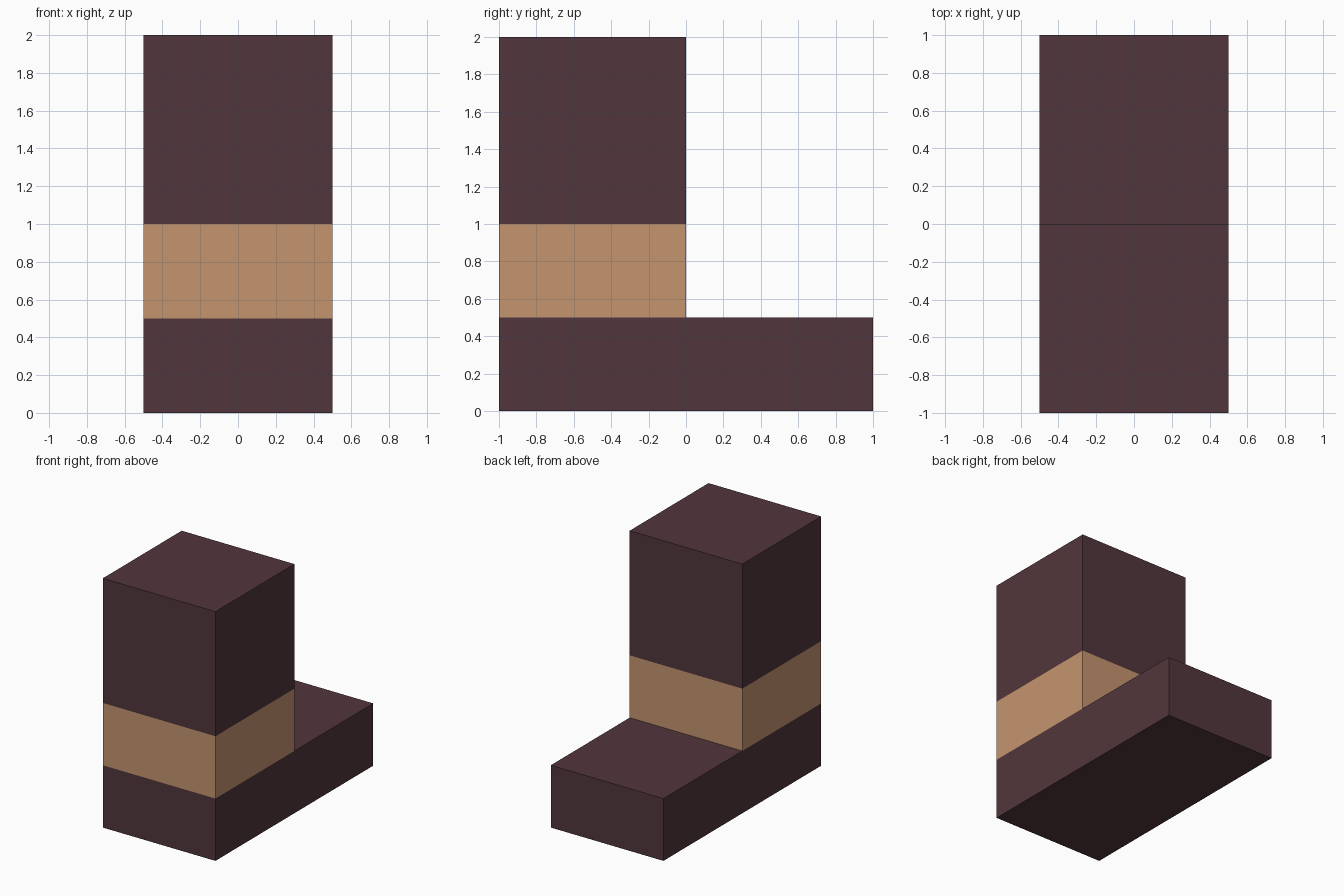
import bpy

if "Cube" in bpy.data.objects:
    bpy.data.objects.remove(bpy.data.objects["Cube"])


def material(name, rgb):
    m = bpy.data.materials.new(name)
    m.diffuse_color = (*rgb, 1.0)
    m.use_nodes = True
    m.node_tree.nodes["Principled BSDF"].inputs["Base Color"].default_value = m.diffuse_color
    return m


def block(name, lo, hi, mat):
    """Axis-aligned box between two opposite corners."""
    bpy.ops.mesh.primitive_cube_add(size=1)
    obj = bpy.context.object
    obj.name = name
    for v in obj.data.vertices:
        v.co = [l + (h - l) * (c + 0.5) for l, h, c in zip(lo, hi, v.co)]
    obj.data.materials.append(mat)
    return obj


dark_brown = material("dark_brown", (0.084, 0.037, 0.045))
tan = material("tan", (0.558, 0.301, 0.159))

# Long low foot running front to back
block("foot", (-0.5, -1, 0), (0.5, 1, 0.5), dark_brown)

# Tan band around the lower leg
block("ankle_band", (-0.5, -1, 0.5), (0.5, 0, 1), tan)

# Upright block at the front end
block("upper_leg", (-0.5, -1, 1), (0.5, 0, 2), dark_brown)
